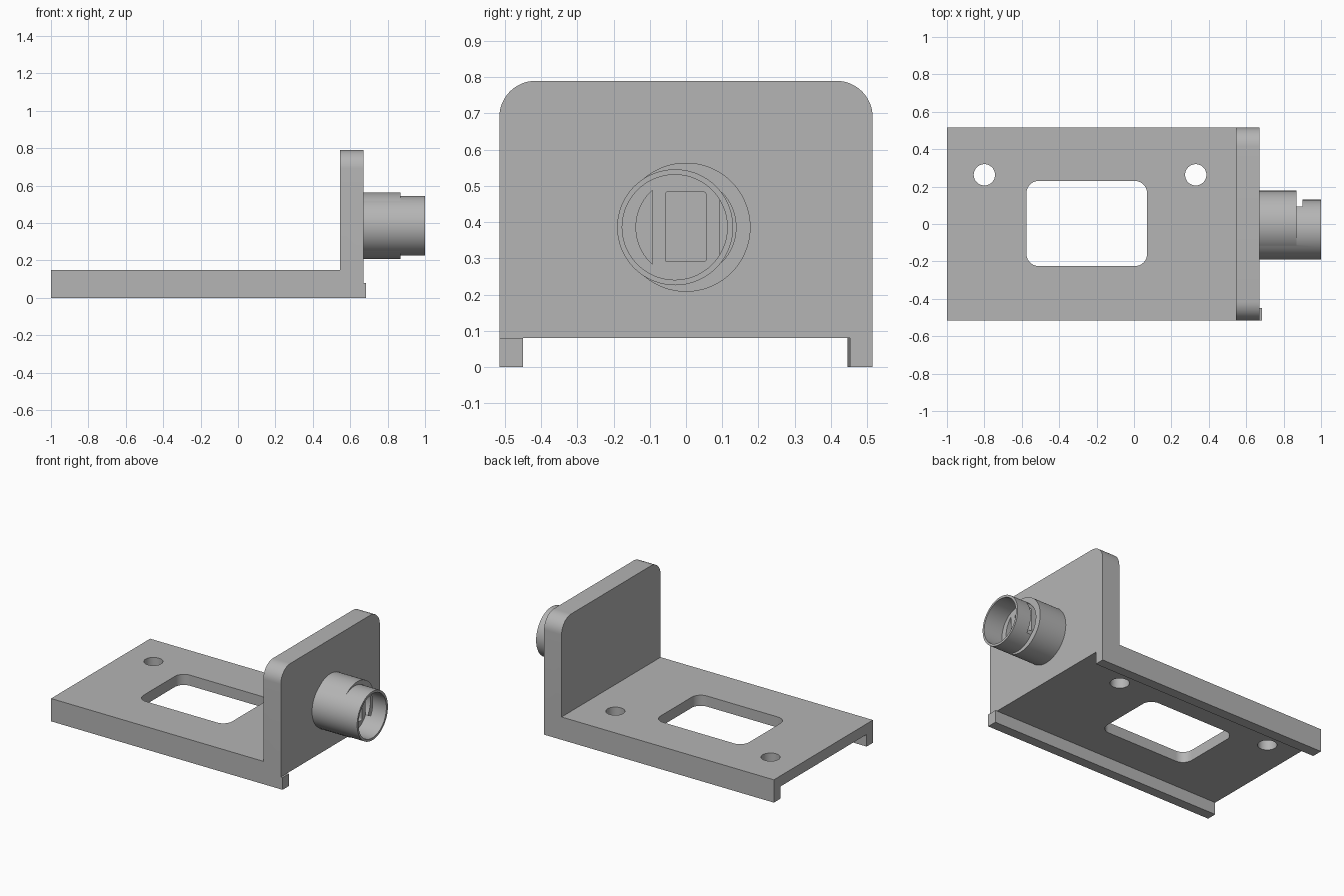
import bpy, bmesh, math
from mathutils import Vector

cube = bpy.data.objects.get("Cube")
if cube:
    bpy.data.objects.remove(cube, do_unlink=True)

grey = bpy.data.materials.new("light grey")
grey.use_nodes = True
colour = (0.46, 0.46, 0.46, 1)
grey.diffuse_color = colour
grey.node_tree.nodes["Principled BSDF"].inputs["Base Color"].default_value = colour


def prism(name, points, axis, low, high):
    """Extrude a 2D outline along an axis; outline axes are the other two in order."""
    def place(p, d):
        v = list(p)
        v.insert("xyz".index(axis), d)
        return Vector(v)
    bm = bmesh.new()
    face = bm.faces.new([bm.verts.new(place(p, low)) for p in points])
    top = bmesh.ops.extrude_face_region(bm, geom=[face])["geom"]
    shift = place((0, 0), high - low)
    bmesh.ops.translate(bm, vec=shift, verts=[g for g in top if isinstance(g, bmesh.types.BMVert)])
    bmesh.ops.recalc_face_normals(bm, faces=bm.faces)
    mesh = bpy.data.meshes.new(name)
    bm.to_mesh(mesh)
    bm.free()
    obj = bpy.data.objects.new(name, mesh)
    bpy.context.collection.objects.link(obj)
    mesh.materials.append(grey)
    return obj


def arc(cx, cy, r, start, end, steps):
    return [(cx + r * math.cos(math.radians(start + (end - start) * i / steps)),
             cy + r * math.sin(math.radians(start + (end - start) * i / steps)))
            for i in range(steps + 1)]


def circle(cx, cy, r, sides=72):
    return arc(cx, cy, r, 0, 360, sides)[:-1]


def rounded(x0, x1, y0, y1, r):
    corners = [(x1 - r, y1 - r), (x0 + r, y1 - r), (x0 + r, y0 + r), (x1 - r, y0 + r)]
    return [p for i, (cx, cy) in enumerate(corners)
            for p in arc(cx, cy, r, 90 * i, 90 * i + 90, 10)]


def combine(obj, other, operation):
    mod = obj.modifiers.new(operation.title(), "BOOLEAN")
    mod.operation, mod.object, mod.solver = operation, other, "EXACT"
    bpy.context.view_layer.objects.active = obj
    bpy.ops.object.modifier_apply(modifier=mod.name)
    bpy.data.objects.remove(other, do_unlink=True)


def smooth(obj):
    bpy.ops.object.select_all(action="DESELECT")
    obj.select_set(True)
    bpy.context.view_layer.objects.active = obj
    bpy.ops.object.shade_smooth_by_angle(angle=math.radians(30))


HALF, FACE, TOP, UNDER = 0.515, 0.672, 0.79, 0.08

# L-shaped bracket: base slab plus upright wall with rounded top corners
wall_outline = ([(-HALF, UNDER), (HALF, UNDER)]
                + arc(HALF - 0.1, TOP - 0.1, 0.1, 0, 90, 12)
                + arc(-HALF + 0.1, TOP - 0.1, 0.1, 90, 180, 12))
bracket = prism("bracket", wall_outline, "x", 0.545, FACE)
base = [(-1, -HALF), (0.6, -HALF), (0.6, HALF), (-1, HALF)]
combine(bracket, prism("base", base, "z", UNDER, 0.15), "UNION")

# Side rails under the base, the front one slightly longer
front_rail = [(-1, -HALF), (0.685, -HALF), (0.685, -0.45), (-1, -0.45)]
back_rail = [(-1, 0.445), (FACE, 0.452), (FACE, HALF), (-1, HALF)]
for rail in (front_rail, back_rail):
    combine(bracket, prism("rail", rail, "z", 0, UNDER), "UNION")

# Window and screw holes through the base
combine(bracket, prism("window", rounded(-0.575, 0.07, -0.225, 0.23, 0.065), "z", 0, 0.3), "DIFFERENCE")
for x in (-0.8, 0.33):
    combine(bracket, prism("hole", circle(x, 0.263, 0.057, 48), "z", 0, 0.3), "DIFFERENCE")
smooth(bracket)

# Socket: wide collar joined with an off-centre tube
CZ, STEP = 0.386, 0.868
socket = prism("socket", circle(0, CZ, 0.178), "x", FACE - 0.01, STEP)
combine(socket, prism("tube", circle(-0.03, CZ, 0.16), "x", FACE - 0.005, 1), "UNION")
combine(socket, prism("bore", circle(-0.031, CZ, 0.145), "x", STEP - 0.004, 1.1), "DIFFERENCE")

# Recesses in the socket floor: two side segments and a central slot
half_angle = math.degrees(math.acos(0.093 / 0.138))
for middle in (0, 180):
    segment = arc(0, CZ, 0.138, middle - half_angle, middle + half_angle, 20)
    combine(socket, prism("segment", segment, "x", 0.76, 0.9), "DIFFERENCE")
combine(socket, prism("slot", rounded(-0.057, 0.055, 0.291, 0.483, 0.006), "x", 0.76, 0.9), "DIFFERENCE")
smooth(socket)
